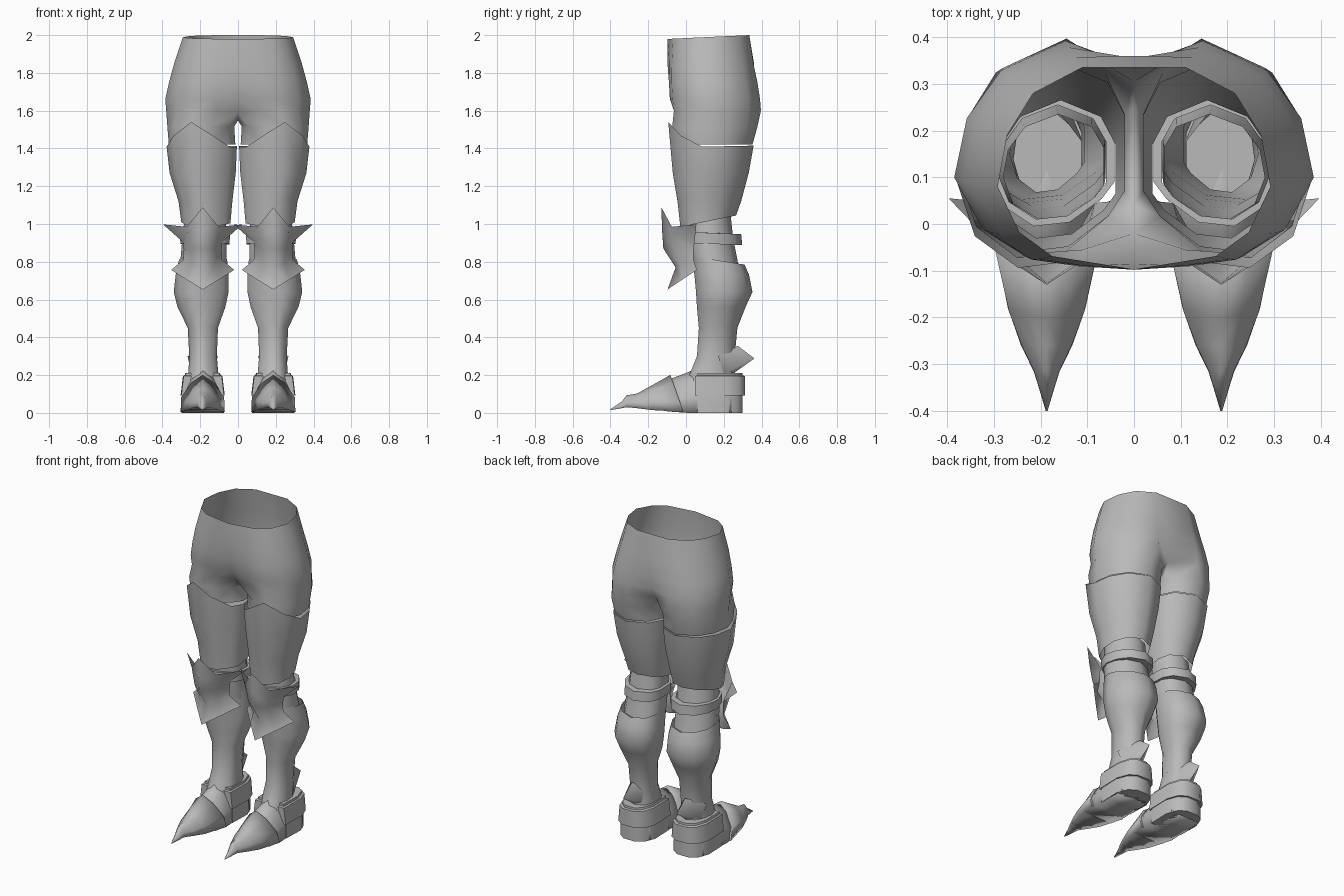
import bpy, bmesh, math
from mathutils import Vector

if "Cube" in bpy.data.objects:
    bpy.data.objects.remove(bpy.data.objects["Cube"])

steel = bpy.data.materials.new("grey_steel")
steel.diffuse_color = (0.49, 0.49, 0.49, 1)
steel.use_nodes = True
steel.node_tree.nodes["Principled BSDF"].inputs["Base Color"].default_value = steel.diffuse_color

# Leg cross-section: u runs inner to outer, v runs front to back
SECTION = [(.1, .2), (.36, .03), (.65, 0), (.9, .15), (1, .4), (.95, .66),
           (.78, .88), (.45, 1), (.12, .88), (0, .68), (0, .5), (0, .32)]


def ring(z, x0, x1, y0, y1, tilt=0, peak=0):
    """Leg ring; tilt raises the back, peak raises the front point."""
    lift = {1: .5, 2: 1, 3: .45}
    return [Vector((x0 + (x1 - x0) * u, y0 + (y1 - y0) * v,
                    z + tilt * v + peak * lift.get(i, 0)))
            for i, (u, v) in enumerate(SECTION)]


def finish(name, bm, angle=45):
    """Mirror the part to the other leg and shade it."""
    bmesh.ops.remove_doubles(bm, verts=bm.verts, dist=.0005)
    bmesh.ops.recalc_face_normals(bm, faces=bm.faces)
    me = bpy.data.meshes.new(name)
    bm.to_mesh(me)
    bm.free()
    me.materials.append(steel)
    ob = bpy.data.objects.new(name, me)
    bpy.context.collection.objects.link(ob)
    bpy.ops.object.select_all(action='DESELECT')
    bpy.context.view_layer.objects.active = ob
    ob.select_set(True)
    bpy.ops.object.shade_smooth_by_angle(angle=math.radians(angle))
    mod = ob.modifiers.new("mirror", 'MIRROR')
    mod.merge_threshold = .001
    return ob


def bridge(bm, rows, closed=True):
    """Join successive rows of points with quads."""
    vs = [[bm.verts.new(p) for p in row] for row in rows]
    n = len(vs[0])
    for a, b in zip(vs, vs[1:]):
        for i in range(n if closed else n - 1):
            j = (i + 1) % n
            bm.faces.new((a[i], a[j], b[j], b[i]))
    return vs


def loft(name, rows, closed=True, caps=False, angle=45):
    bm = bmesh.new()
    vs = bridge(bm, rows, closed)
    if caps:
        bm.faces.new(vs[0])
        bm.faces.new(vs[-1])
    return finish(name, bm, angle)


# Pelvis: open half-arcs above the crotch
def hip_arc(z, w, yf, yb, cf, cb, tilt=0, zc=None):
    us = [0, .33, .6, .84, 1, .93, .74, .38, 0]
    vs = [0, .02, .05, .17, .4, .66, .87, 1, 1]
    pts = [Vector((w * u, yf + (yb - yf) * v, z + tilt * v))
           for u, v in zip(us, vs)]
    pts[0].y, pts[-1].y = cf, cb
    if zc:
        pts[0].z = pts[-1].z = zc
    return pts


arcs = [hip_arc(1.98, .292, -.09, .335, -.097, .335, .02),
        hip_arc(1.85, .338, -.098, .357, -.098, .36),
        hip_arc(1.75, .365, -.1, .378, -.085, .355),
        hip_arc(1.66, .385, -.095, .392, -.06, .338),
        hip_arc(1.6, .38, -.088, .397, -.02, .305, 0, 1.59)]
arcs[-1][1] = Vector((.11, -.055, 1.6))
crotch = [Vector((0, y, 1.548)) for y in (.25, .15, .04)]
bm = bmesh.new()
bridge(bm, arcs, closed=False)
bridge(bm, [arcs[-1] + crotch, ring(1.515, .02, .374, -.073, .378),
            ring(1.42, .014, .366, -.06, .352)])
finish("pelvis", bm, 80)

# Thigh plates with a pointed front edge
loft("thigh_plate", [ring(1.405, .006, .378, -.094, .358, .01, .135),
                     ring(1.27, .012, .362, -.07, .332),
                     ring(1.12, .03, .315, -.045, .292),
                     ring(.985, .04, .3, -.03, .265, .06)], angle=80)

# Knee sleeve and its strap
loft("knee_sleeve", [ring(1.06, .065, .28, .01, .235),
                     ring(.92, .062, .295, .015, .25),
                     ring(.77, .06, .308, .04, .28)], angle=80)
loft("knee_strap", [ring(.9, .06, .29, .01, .255, -.01),
                    ring(.9, .045, .305, -.005, .298, -.012),
                    ring(.958, .042, .308, -.005, .292, -.012),
                    ring(.958, .06, .29, .01, .255, -.01)])

# Greave with a full calf, flowing into the ankle
loft("greave", [ring(.83, .058, .312, .03, .31, -.045),
                ring(.73, .05, .33, .045, .334),
                ring(.64, .05, .34, .053, .352),
                ring(.56, .067, .32, .058, .315),
                ring(.45, .106, .266, .068, .272),
                ring(.3, .112, .258, .058, .258),
                ring(.23, .106, .262, .03, .258),
                ring(.16, .1, .268, .0, .262)], angle=80)

# Winged knee guard: centre, middle and edge point in each row
CX = .187
guard = [((0, -.13, 1.088), (.085, -.075, .985), (.21, .055, .998)),
         ((0, -.127, .97), (.08, -.07, .935), (.103, .045, .903)),
         ((0, -.12, .87), (.07, -.065, .87), (.1, .04, .865)),
         ((0, -.055, .77), (.06, -.03, .79), (.103, .04, .81)),
         ((0, -.098, .653), (.085, -.02, .705), (.167, .058, .757))]
rows = []
for c, m, e in guard:
    rows.append([Vector((CX + s * p[0], p[1], p[2]))
                 for p, s in ((e, -1), (m, -1), (c, 1), (m, 1), (e, 1))])
loft("knee_guard", rows, closed=False, angle=75)


# Foot: ridged sections placed along y
def foot(y, w, z0, h, sweep=0):
    half = [(1, 0), (.97, .4), (.5, .8)]
    prof = half + [(0, 1)] + [(-a, b) for a, b in reversed(half)]
    return [Vector((CX + w * a, y + sweep * (1 - b), z0 + h * b))
            for a, b in prof]


loft("foot", [foot(.24, .1, 0, .18), foot(.12, .108, 0, .21),
              foot(.05, .105, 0, .235), foot(.01, .108, 0, .215),
              foot(-.1, .1, .008, .165)], caps=True, angle=100)
loft("toe_plate", [foot(-.083, .117, .005, .196, .07),
                   foot(-.2, .083, .015, .12, .02),
                   foot(-.26, .055, .025, .077),
                   foot(-.315, .028, .03, .063), foot(-.34, .02, .025, .035),
                   foot(-.4, .002, .015, .004)], caps=True, angle=100)


# Heel: U-shaped shell and a wider band around it, both narrowing upward
def heel(z, grow, s=1.0):
    pts = [(-.108, .06), (-.112, .2), (-.085, .27), (-.04, .3),
           (.04, .3), (.085, .27), (.112, .2), (.108, .06)]
    return [Vector((CX + x * s + math.copysign(grow, x) * .6,
                    y + (grow if .1 < y else -grow), z))
            for x, y in pts]


loft("heel_shell", [heel(0, 0), heel(.1, 0, .98), heel(.212, 0, .82)],
     caps=True, angle=45)
loft("heel_band", [heel(.092, -.005, .98), heel(.092, .012, .98),
                   heel(.195, .012, .87), heel(.2, -.005, .84)], angle=45)

# Pointed spur behind the ankle
bm = bmesh.new()
tip = bm.verts.new((CX, .362, .288))
base = [bm.verts.new(p) for p in ((CX, .275, .355), (CX + .08, .17, .3),
                                  (CX + .06, .2, .21), (CX, .245, .205),
                                  (CX - .06, .2, .21), (CX - .08, .17, .3))]
for i in range(6):
    bm.faces.new((tip, base[i], base[(i + 1) % 6]))
finish("ankle_spur", bm, 50)
